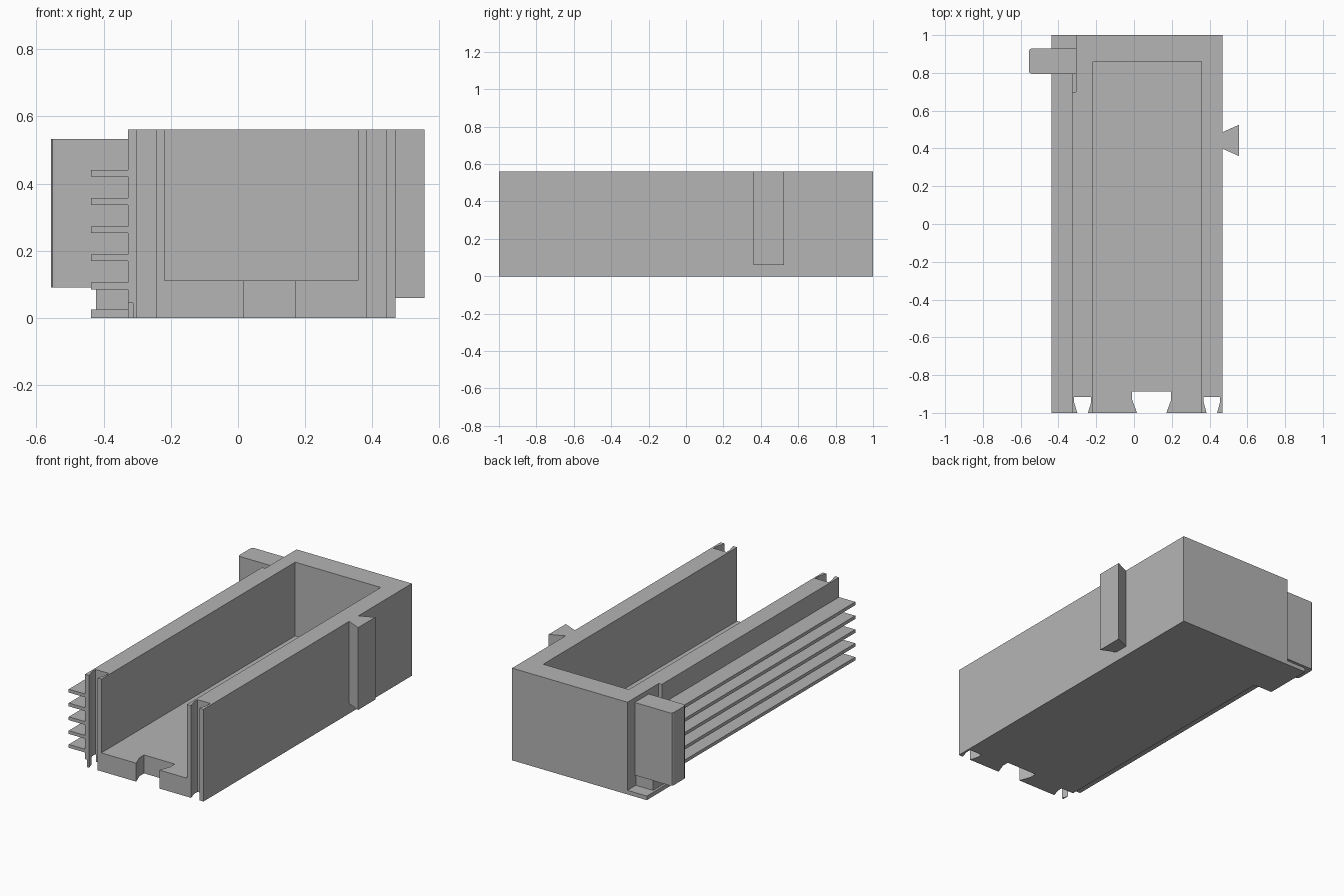
import bpy
import bmesh

cube = bpy.data.objects.get("Cube")
if cube:
    bpy.data.objects.remove(cube, do_unlink=True)

grey = bpy.data.materials.new("plain grey")
grey.use_nodes = True
colour = (0.46, 0.46, 0.46, 1)
grey.diffuse_color = colour
grey.node_tree.nodes["Principled BSDF"].inputs["Base Color"].default_value = colour


def prism(name, outline, z0, z1):
    """Extrude a plan outline (x, y) from z0 up to z1."""
    bm = bmesh.new()
    face = bm.faces.new([bm.verts.new((x, y, z0)) for x, y in outline])
    up = bmesh.ops.extrude_face_region(bm, geom=[face])["geom"]
    verts = [v for v in up if isinstance(v, bmesh.types.BMVert)]
    bmesh.ops.translate(bm, verts=verts, vec=(0, 0, z1 - z0))
    bmesh.ops.recalc_face_normals(bm, faces=bm.faces)
    mesh = bpy.data.meshes.new(name)
    bm.to_mesh(mesh)
    bm.free()
    mesh.materials.append(grey)
    obj = bpy.data.objects.new(name, mesh)
    bpy.context.collection.objects.link(obj)
    return obj


def box(name, x0, x1, y0, y1, z0, z1):
    return prism(name, [(x0, y0), (x1, y0), (x1, y1), (x0, y1)], z0, z1)


def cut(target, cutter):
    """Subtract the cutter from the target and discard it."""
    cutter.hide_render = True
    mod = target.modifiers.new("cut", "BOOLEAN")
    mod.operation = "DIFFERENCE"
    mod.solver = "EXACT"
    mod.object = cutter
    bpy.context.view_layer.objects.active = target
    bpy.ops.object.modifier_apply(modifier=mod.name)
    bpy.data.objects.remove(cutter, do_unlink=True)


def groove(cx, mouth, inner):
    """Plan points of a flared vertical groove in a front wall end."""
    half = [(mouth, -1), (inner, -0.945), (inner, -0.915)]
    return [(cx - w, y) for w, y in half] + [(cx + w, y) for w, y in reversed(half)]


# Open tray with grooved wall ends and a recessed back corner
height = 0.56
plan = [(-0.328, -1), *groove(-0.272, 0.028, 0.045),
        *groove(0.412, 0.028, 0.043), (0.468, -1), (0.468, 1),
        (-0.307, 1), (-0.307, 0.7), (-0.328, 0.7)]
body = prism("tray_body", plan, 0, height)
cut(body, box("cavity_cutter", -0.218, 0.357, -1.1, 0.86, 0.112, 0.7))

# Dovetail slot through the floor at the front
slot = [(0.018, -1.02), (-0.01, -0.93), (-0.01, -0.887),
        (0.197, -0.887), (0.197, -0.93), (0.168, -1.02)]
slot[0], slot[-1] = (0.023, -1.02), (0.164, -1.02)
cut(body, prism("slot_cutter", slot, -0.1, 0.2))

# Shallow undercut along the foot of the finned wall
cut(body, box("undercut_cutter", -0.4, -0.313, -1.1, 0.69, -0.1, 0.045))

# Cooling fins
for i in range(5):
    z = 0.085 + i * 0.0838
    box(f"fin_{i + 1}", -0.437, -0.322, -1, 0.81, z, z + 0.02)

# Clip block with softened outer corners, its support and the corner foot plate
r = 0.016
clip = [(-0.305, 0.795), (-0.305, 0.93), (-0.557 + r, 0.93), (-0.552, 0.925),
        (-0.557, 0.93 - r), (-0.557, 0.795 + r), (-0.552, 0.8), (-0.557 + r, 0.795)]
prism("side_clip", clip, 0.09, 0.532)
box("clip_support", -0.423, -0.305, 0.8, 0.92, 0.02, 0.095)
box("corner_foot", -0.437, -0.305, 0.7, 1, 0, 0.025)

# Dovetail key on the opposite wall
key = [(0.465, 0.4), (0.555, 0.36), (0.555, 0.525), (0.465, 0.485)]
prism("dovetail_key", key, 0.06, height)
